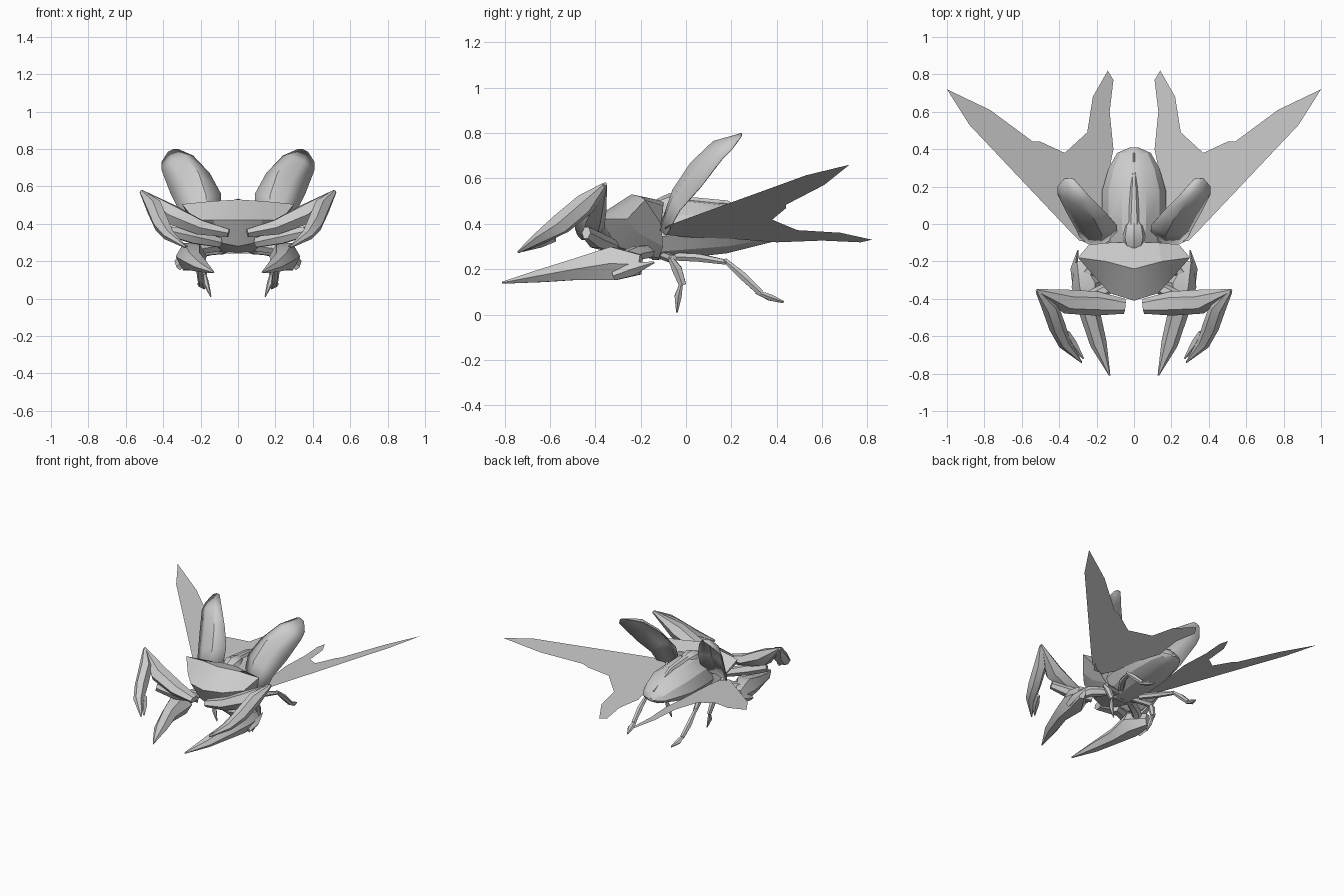
import bpy, bmesh, math
from mathutils import Vector

grey = bpy.data.materials.new("shell_grey")
grey.diffuse_color = (0.6, 0.6, 0.6, 1)


def build(name, verts, faces, mirror=True, angle=35, thick=0):
    me = bpy.data.meshes.new(name)
    me.from_pydata([tuple(v) for v in verts], [], faces)
    bm = bmesh.new()
    bm.from_mesh(me)
    bmesh.ops.recalc_face_normals(bm, faces=bm.faces)
    bm.to_mesh(me)
    bm.free()
    me.materials.append(grey)
    ob = bpy.data.objects.new(name, me)
    bpy.context.collection.objects.link(ob)
    bpy.ops.object.select_all(action='DESELECT')
    ob.select_set(True)
    bpy.context.view_layer.objects.active = ob
    if angle:
        bpy.ops.object.shade_smooth_by_angle(angle=math.radians(angle))
    if thick:
        ob.modifiers.new("thickness", 'SOLIDIFY').thickness = thick
    if mirror:
        ob.modifiers.new("mirror", 'MIRROR')
    return ob


def loft(name, rings, closed=True, caps=True, **kw):
    """Skin a list of equal-length point rows."""
    n = len(rings[0])
    verts = [p for r in rings for p in r]
    faces = [(i * n + j, i * n + (j + 1) % n, (i + 1) * n + (j + 1) % n, (i + 1) * n + j)
             for i in range(len(rings) - 1) for j in range(n if closed else n - 1)]
    if caps:
        faces += [tuple(range(n)), tuple(range(len(verts) - n, len(verts)))]
    return build(name, verts, faces, **kw)


def limb(name, stations, sides=6, up=(0, 0, 1)):
    """Tapered limb through stations (x, y, z, half width, half height)."""
    pts = [Vector(s[:3]) for s in stations]
    rings = []
    for i, s in enumerate(stations):
        t = (pts[min(i + 1, len(pts) - 1)] - pts[max(i - 1, 0)]).normalized()
        side = t.cross(Vector(up)).normalized()
        high = side.cross(t)
        rings.append([pts[i] + side * s[3] * math.cos(a) + high * s[4] * math.sin(a)
                      for a in (2 * math.pi * k / sides for k in range(sides))])
    return loft(name, rings)


# abdomen: domed rings (y, half width, top, bottom)
dome = [(0, 1), (.38, .93), (.8, .55), (1, 0), (.75, -.65), (.35, -1)]
dome += [(-x, z) for x, z in reversed(dome[1:])]
rings = []
for y, w, zt, zb in [(-.15, .14, .49, .24), (0, .17, .51, .25), (.18, .17, .49, .27),
                     (.30, .135, .45, .30), (.38, .09, .40, .32), (.41, .02, .36, .34)]:
    zm = zb + (zt - zb) * .4
    rings.append([(x * w, y, zm + z * (zt - zm if z > 0 else zm - zb)) for x, z in dome])
loft("abdomen", rings, mirror=False, angle=25)

# narrow spine along the back, with a rounded nub in front
limb("back_spine", [(0, -.02, .5, .035, .025), (0, .18, .49, .02, .015), (0, .38, .40, .004, .008)], 6
     ).modifiers.clear()
limb("back_nub", [(0, -.12, .47, .05, .04), (0, -.07, .48, .068, .055),
                  (0, -.01, .48, .055, .05), (0, .03, .48, .02, .025)], 8).modifiers.clear()

# broad angular chest shield (half, mirrored), columns from centre to corner
columns = [
    [(0, -.10, .50), (0, -.24, .53), (0, -.41, .42), (0, -.34, .28), (0, -.12, .24)],
    [(.13, -.10, .48), (.15, -.20, .52), (.13, -.37, .42), (.10, -.31, .30), (.10, -.12, .25)],
    [(.24, -.11, .40), (.30, -.18, .505), (.23, -.26, .42), (.19, -.21, .36), (.16, -.10, .30)]]
ob = loft("chest_shield", columns, caps=False, angle=25)
bm = bmesh.new()
bm.from_mesh(ob.data)
bm.verts.ensure_lookup_table()
bm.faces.new([bm.verts[i] for i in range(10, 15)])
bmesh.ops.recalc_face_normals(bm, faces=bm.faces)
bm.to_mesh(ob.data)
bm.free()

# raised wing covers: curved shells, rows from root to tip
loft("wing_cover", [
    [(.09, -.06, .41), (.17, -.115, .39), (.23, -.115, .37), (.28, -.09, .35)],
    [(.09, -.01, .56), (.17, -.06, .55), (.25, -.06, .52), (.31, -.03, .46)],
    [(.15, .06, .67), (.21, .02, .67), (.29, .02, .63), (.36, .06, .56)],
    [(.24, .15, .765), (.28, .12, .765), (.35, .12, .735), (.41, .16, .69)],
    [(.32, .24, .80), (.345, .245, .80), (.375, .24, .785), (.41, .20, .73)]],
    closed=False, caps=False, thick=.006)

# forked flat hind wings, lying in one sloping plane
outline = [(.20, -.10), (.29, -.09), (.36, -.02), (.88, .53), (1, .72), (.77, .61), (.54, .44),
           (.50, .44), (.37, .38), (.25, .49), (.22, .68), (.14, .82), (.11, .77), (.13, .60),
           (.11, .40), (.15, .20), (.17, 0)]
build("hind_wing", [(x, y, .276 + .384 * x) for x, y in outline],
      [tuple(range(len(outline)))], angle=0)

# raised front arms: upper arm, blade forearm and side spike
limb("upper_arm", [(.05, -.44, .35, .04, .025), (.20, -.425, .38, .065, .045),
                   (.36, -.415, .45, .065, .06), (.52, -.355, .575, .008, .01)])
limb("arm_brace", [(.10, -.32, .30, .03, .03), (.24, -.40, .33, .04, .04), (.36, -.44, .36, .02, .03)])
limb("forearm", [(.515, -.36, .57, .012, .012), (.45, -.44, .49, .045, .05),
                 (.41, -.55, .40, .045, .05), (.37, -.64, .34, .035, .03),
                 (.28, -.74, .275, .004, .006)])
limb("forearm_spike", [(.36, -.58, .34, .015, .02), (.33, -.64, .31, .025, .015),
                       (.27, -.72, .28, .004, .004)], 4)

# large forward lower blades
limb("lower_blade", [(.29, -.20, .22, .03, .05), (.25, -.32, .225, .085, .085),
                     (.235, -.48, .20, .055, .055), (.19, -.64, .17, .045, .032),
                     (.13, -.81, .14, .004, .005)])
limb("blade_hip", [(.10, -.16, .28, .03, .03), (.20, -.22, .27, .035, .035), (.27, -.28, .24, .03, .04)])
limb("blade_spur", [(.31, -.32, .17, .02, .02), (.32, -.24, .20, .02, .03), (.30, -.14, .23, .003, .004)], 4)

# thin middle and back walking legs
limb("middle_hip", [(.06, -.10, .26, .02, .02), (.20, -.06, .245, .022, .02)])
limb("middle_shin", [(.20, -.07, .25, .012, .012), (.19, -.04, .20, .02, .025), (.18, -.015, .13, .015, .018)],
     up=(0, 1, 0))
limb("middle_foot", [(.18, -.02, .14, .008, .008), (.17, -.035, .08, .016, .018), (.145, -.04, .01, .003, .004)],
     up=(0, 1, 0))
limb("back_thigh", [(.08, -.04, .255, .02, .02), (.15, .06, .25, .022, .02), (.20, .18, .23, .015, .012)])
limb("back_shin", [(.20, .17, .24, .012, .012), (.205, .25, .17, .02, .02), (.20, .33, .095, .016, .016)])
limb("back_foot", [(.20, .31, .10, .012, .01), (.195, .37, .075, .022, .016), (.18, .43, .055, .004, .006)])
